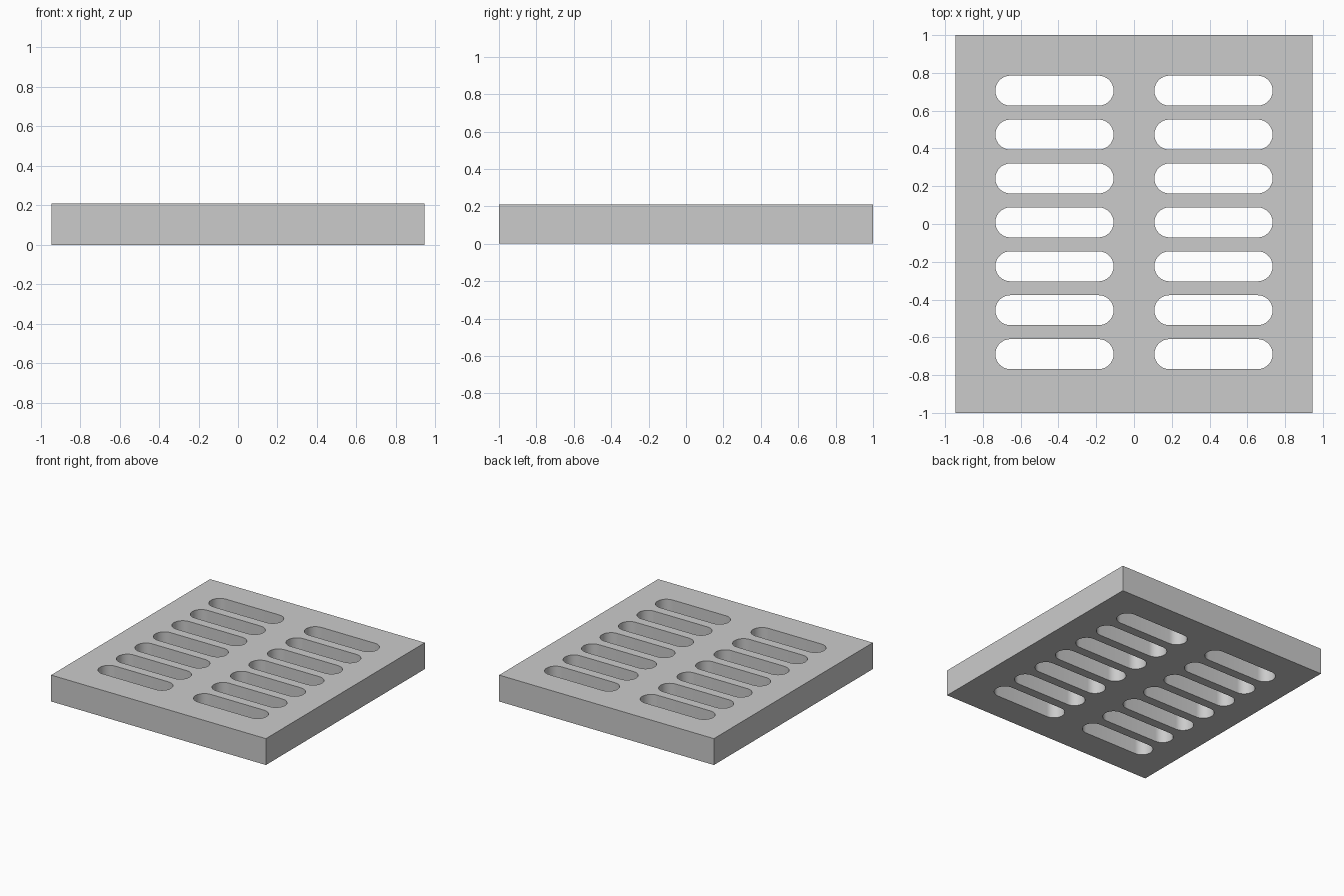
import bpy, bmesh
from math import sin, cos, pi

if "Cube" in bpy.data.objects:
    bpy.data.objects.remove(bpy.data.objects["Cube"])

HALF_X, HALF_Y, HEIGHT = 0.946, 1.0, 0.21
SLOT_X, SLOT_HALF, SLOT_R = 0.421, 0.313, 0.0795
ROWS, PITCH, MID_Y = 7, 0.2325, 0.0085
ARC = 16


def slot_outline(cx, cy):
    """Stadium-shaped loop with rounded left and right ends."""
    pts = []
    for side, start in ((1, -pi / 2), (-1, pi / 2)):
        ox = cx + side * (SLOT_HALF - SLOT_R)
        for i in range(ARC + 1):
            a = start + pi * i / ARC
            pts.append((ox + SLOT_R * cos(a), cy + SLOT_R * sin(a)))
    return pts


def add_loop(curve, pts):
    spline = curve.splines.new('POLY')
    spline.points.add(len(pts) - 1)
    for p, (x, y) in zip(spline.points, pts):
        p.co = (x, y, 0, 1)
    spline.use_cyclic_u = True


# Filled plate profile with two columns of slots, extruded to thickness
curve = bpy.data.curves.new("grate_plate", 'CURVE')
curve.dimensions = '2D'
curve.fill_mode = 'BOTH'
curve.extrude = HEIGHT / 2
add_loop(curve, [(-HALF_X, -HALF_Y), (HALF_X, -HALF_Y), (HALF_X, HALF_Y), (-HALF_X, HALF_Y)])
for sx in (-1, 1):
    for row in range(ROWS):
        add_loop(curve, slot_outline(sx * SLOT_X, MID_Y + (row - (ROWS - 1) / 2) * PITCH))

plate = bpy.data.objects.new("grate_plate", curve)
bpy.context.collection.objects.link(plate)
bpy.context.view_layer.objects.active = plate
plate.select_set(True)
bpy.ops.object.convert(target='MESH')
plate = bpy.context.object

# Weld the caps to the walls and seat the plate on the ground
bm = bmesh.new()
bm.from_mesh(plate.data)
bmesh.ops.remove_doubles(bm, verts=bm.verts, dist=1e-4)
bmesh.ops.translate(bm, verts=bm.verts, vec=(0, 0, HEIGHT / 2))
bmesh.ops.recalc_face_normals(bm, faces=bm.faces)
bm.to_mesh(plate.data)
bm.free()
bpy.ops.object.shade_smooth_by_angle()
